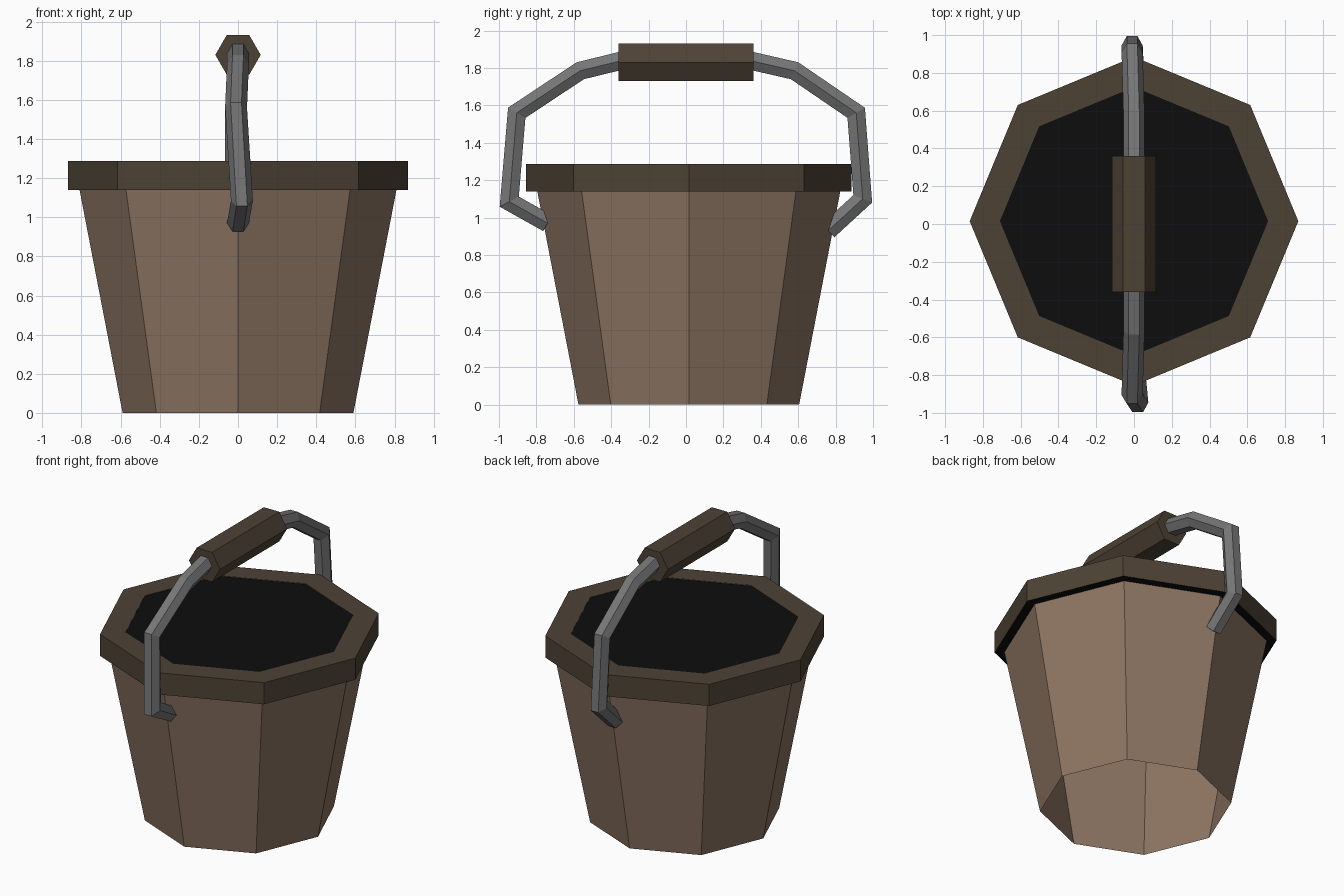
import bpy, bmesh, math
from mathutils import Vector

if "Cube" in bpy.data.objects:
    bpy.data.objects.remove(bpy.data.objects["Cube"])


def material(name, rgb):
    m = bpy.data.materials.new(name)
    m.diffuse_color = (*rgb, 1)
    m.use_nodes = True
    m.node_tree.nodes["Principled BSDF"].inputs["Base Color"].default_value = m.diffuse_color
    return m


WOOD = material("brown_wood", (0.27, 0.18, 0.125))
DARK = material("dark_brown_wood", (0.075, 0.055, 0.036))
STEEL = material("grey_metal", (0.18, 0.18, 0.18))
BLACK = material("black_inside", (0.004, 0.004, 0.004))
CY = 0.015  # bucket centre in y


def finish(name, bm, mat, recalc=True):
    if recalc:
        bmesh.ops.recalc_face_normals(bm, faces=bm.faces)
    me = bpy.data.meshes.new(name)
    bm.to_mesh(me)
    bm.free()
    me.materials.append(mat)
    ob = bpy.data.objects.new(name, me)
    bpy.context.collection.objects.link(ob)
    return ob


def bridge(bm, a, b):
    n = len(a)
    for i in range(n):
        bm.faces.new((a[i], a[(i + 1) % n], b[(i + 1) % n], b[i]))


def lathe(name, profile, mat, fill=False):
    """Eight-sided shell through (radius, z) points, listed so faces point outward."""
    bm = bmesh.new()
    rings = []
    for r, z in profile:
        rings.append([bm.verts.new((r * math.cos(i * math.pi / 4),
                                    CY + r * math.sin(i * math.pi / 4), z)) for i in range(8)])
    for a, b in zip(rings, rings[1:]):
        bridge(bm, a, b)
    if fill:
        bm.faces.new(rings[-1])
    return finish(name, bm, mat, recalc=False)


def hex_tube(name, path, radius, mat):
    """Six-sided mitred tube along a path lying close to the yz plane."""
    bm = bmesh.new()
    pts = [Vector(p) for p in path]
    rings = []
    for i, p in enumerate(pts):
        d0 = (p - pts[max(i - 1, 0)]).normalized()
        d1 = (pts[min(i + 1, len(pts) - 1)] - p).normalized()
        t = (d0 + d1).normalized()
        stretch = 1 / max(0.6, t.dot(d1 if d1.length else d0))
        side = Vector((1, 0, 0))
        up = side.cross(t).normalized() * stretch
        rings.append([bm.verts.new(p + radius * (side * math.cos(k * math.pi / 3)
                                                 + up * math.sin(k * math.pi / 3))) for k in range(6)])
    for a, b in zip(rings, rings[1:]):
        bridge(bm, a, b)
    bm.faces.new(rings[0])
    bm.faces.new(rings[-1])
    return finish(name, bm, mat)


# Tapered bucket wall, open underneath
lathe("bucket_wall", [(0.59, 0), (0.81, 1.14)], WOOD)

# Rim band with flat top
lathe("rim", [(0.87, 1.14), (0.87, 1.287), (0.71, 1.287)], DARK)

# Dark underside of the rim and dark filling of the mouth
lathe("rim_underside", [(0.805, 1.141), (0.868, 1.141)], BLACK)
lathe("mouth_fill", [(0.71, 1.285)], BLACK, fill=True)

# Metal bail handle, slightly twisted
hex_tube("handle", [
    (0.0, -0.74, 0.97), (0.02, -0.945, 1.085), (-0.01, -0.905, 1.56),
    (0.0, -0.565, 1.785), (0.0, -0.34, 1.84),
    (0.0, 0.34, 1.84), (0.0, 0.58, 1.785), (-0.01, 0.91, 1.56),
    (-0.01, 0.945, 1.10), (0.0, 0.76, 0.93)], 0.056, STEEL)

# Wooden grip
hex_tube("grip", [(0, -0.36, 1.83), (0, 0.36, 1.83)], 0.116, DARK)
